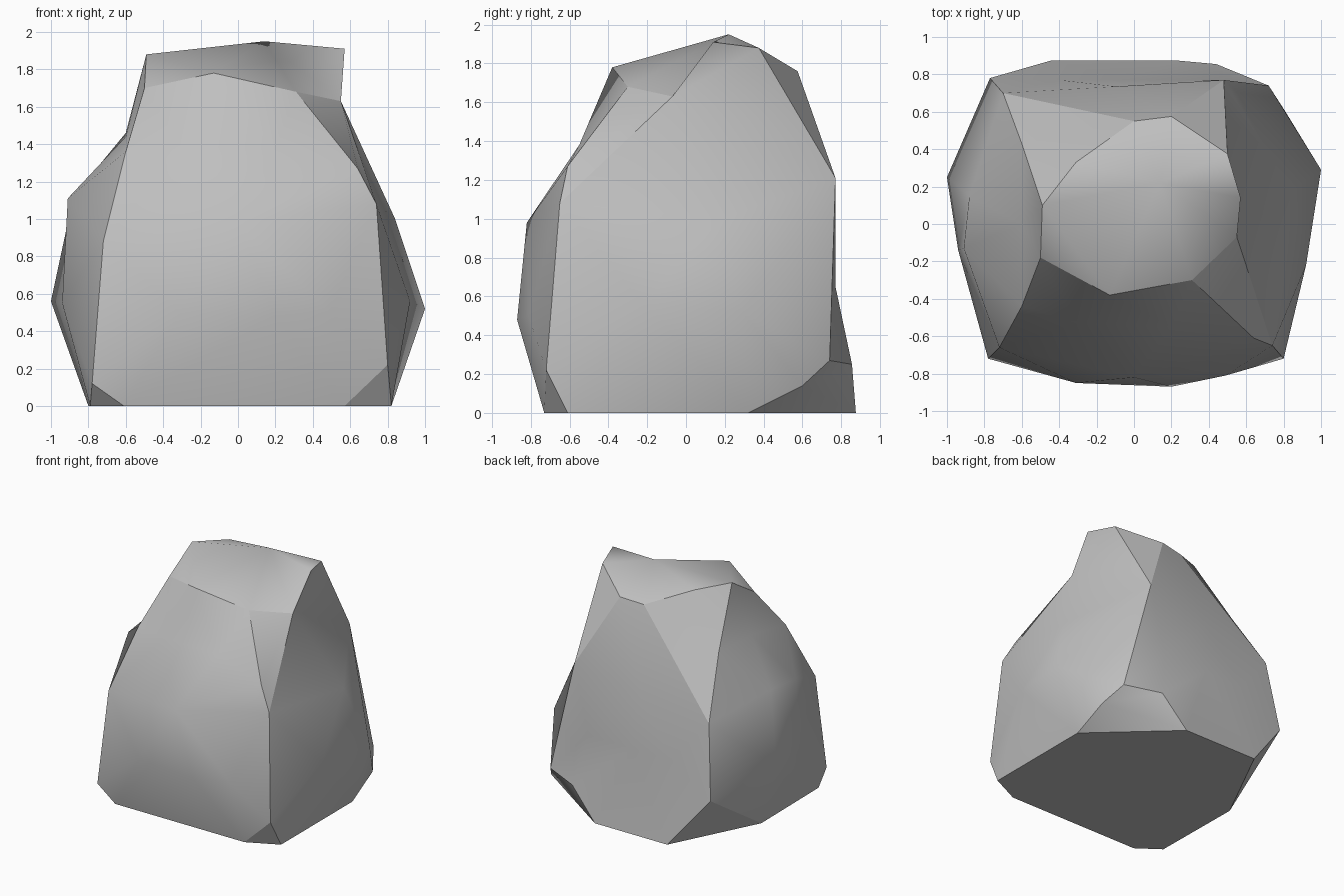
import bpy
import bmesh
from mathutils import Vector
from mathutils.geometry import delaunay_2d_cdt, normal

cube = bpy.data.objects.get("Cube")
if cube:
    bpy.data.objects.remove(cube, do_unlink=True)

# Rim of the crown, walked around from the front right
rim = [(-.5, -.18, 1.7), (-.49, .1, 1.88), (-.31, .33, 1.86), (0, .55, 1.74),
       (.2, .575, 1.76), (.5, .375, 1.88), (.57, .14, 1.91), (.55, -.07, 1.63),
       (.31, -.3, 1.68), (-.13, -.38, 1.78)]

# Seams running down between the sides, top to bottom
front_right_seam = [(-.6, -.44, 1.36), (-.72, -.66, .88), (-.78, -.72, .12)]
front_left_seam = [(.64, -.61, 1.27), (.74, -.65, 1.08), (.8, -.72, .22)]
back_right_seam = [(-.6, .43, 1.46), (-.7, .7, 1), (-.77, .78, .41)]
back_left_seam = [(.48, .77, 1.21), (.72, .74, .27)]

# Upper edge of the large broken corner, and the outline of the base
broken_back = (.44, .855, .25)
broken_side = (.81, .6, .14)
base = [(.57, -.73, 0), (-.61, -.73, 0), (-.79, -.6, 0), (-.8, .16, 0),
        (-.44, .875, 0), (.22, .875, 0), (.82, .32, 0), (.82, -.61, 0)]

# Each facet is an outline plus the points where it swells or sinks
facets = {
    "top": (rim, [(.14, .22, 1.95)]),
    "front": ([rim[8], rim[9], rim[0], *front_right_seam, base[1], base[0],
               *reversed(front_left_seam)],
              [(.2, -.87, .48), (-.31, -.85, .5), (.49, -.81, .5),
               (0, -.82, .98), (-.3, -.53, 1.38), (.2, -.55, 1.38)]),
    "right": ([rim[0], rim[1], *back_right_seam, base[3], base[2],
               *reversed(front_right_seam)],
              [(-1, .25, .56), (-.94, -.14, .55), (-.91, -.13, 1.11),
               (-.88, .15, 1.12), (-.6, 0, 1.44)]),
    "left": ([rim[7], rim[6], rim[5], *back_left_seam, broken_side, base[6], base[7],
              *reversed(front_left_seam[1:])],
             [(1, .29, .52), (.92, -.22, .56), (.84, .18, 1)]),
    "back": ([rim[4], rim[3], *back_right_seam[1:], base[4], base[5], broken_back,
              *reversed(back_left_seam)],
             [(.35, .77, .65), (-.05, .77, .65), (-.4, .77, .65), (-.1, .735, 1.1)]),
    "back_right_slope": ([*rim[1:4], back_right_seam[1], back_right_seam[0]], []),
    "back_left_slope": ([rim[4], rim[5], back_left_seam[0]], []),
    "front_left_slope": ([rim[7], rim[8], *front_left_seam[:2]], []),
    "front_left_chip": ([front_left_seam[-1], base[0], base[7]], []),
    "front_right_chip": ([front_right_seam[-1], base[1], base[2]], []),
    "back_right_chip": ([back_right_seam[-1], base[3], base[4]], []),
    "back_left_chip": ([base[5], broken_back, back_left_seam[-1], broken_side, base[6]], []),
    "base": (base, []),
}


def triangulate(outline, swells):
    """Flatten a facet along its own direction and return its triangles."""
    direction = normal([Vector(corner) for corner in outline])
    turn = direction.rotation_difference(Vector((0, 0, 1)))
    flat = [(turn @ Vector(corner)).to_2d() for corner in outline + swells]
    count = len(outline)
    border = [(i, (i + 1) % count) for i in range(count)]
    return delaunay_2d_cdt(flat, border, [], 1, 1e-5)[2]


def build_boulder(name, material):
    """Join the facets along shared corners, soft inside and crisp at the borders."""
    bm = bmesh.new()
    corners = {}

    def vert_at(corner):
        if corner not in corners:
            corners[corner] = bm.verts.new(corner)
        return corners[corner]

    for outline, swells in facets.values():
        verts = [vert_at(corner) for corner in outline + swells]
        for triangle in triangulate(outline, swells):
            bm.faces.new([verts[i] for i in triangle]).smooth = True
        border = verts[:len(outline)]
        for start, end in zip(border, border[1:] + border[:1]):
            edge = bm.edges.get((start, end))
            if edge:
                edge.smooth = False
    bmesh.ops.recalc_face_normals(bm, faces=list(bm.faces))
    mesh = bpy.data.meshes.new(name)
    bm.to_mesh(mesh)
    bm.free()
    mesh.materials.append(material)
    boulder = bpy.data.objects.new(name, mesh)
    bpy.context.collection.objects.link(boulder)


# Single stone colour
stone = bpy.data.materials.new("stone_grey")
stone.use_nodes = True
grey = (.52, .52, .52, 1)
stone.diffuse_color = grey
stone.node_tree.nodes["Principled BSDF"].inputs["Base Color"].default_value = grey

build_boulder("boulder", stone)
